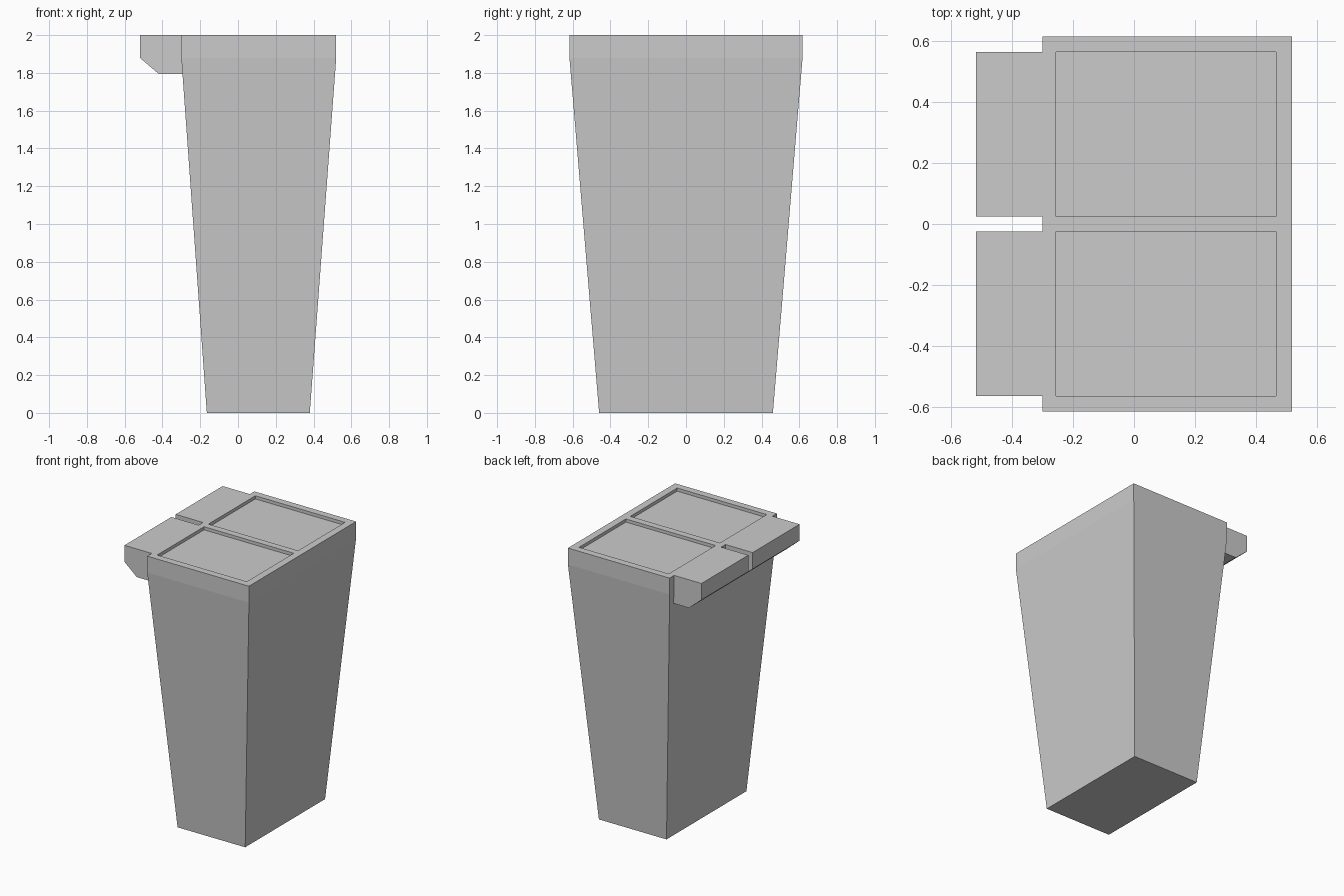
import bpy, bmesh

if "Cube" in bpy.data.objects:
    bpy.data.objects.remove(bpy.data.objects["Cube"])


def make_object(name, bm):
    bmesh.ops.recalc_face_normals(bm, faces=bm.faces)
    mesh = bpy.data.meshes.new(name)
    bm.to_mesh(mesh)
    bm.free()
    obj = bpy.data.objects.new(name, mesh)
    bpy.context.collection.objects.link(obj)
    return obj


def loft(name, rings):
    """Skin a list of equal-length point rings and cap both ends."""
    bm = bmesh.new()
    loops = [[bm.verts.new(p) for p in ring] for ring in rings]
    n = len(loops[0])
    for a, b in zip(loops, loops[1:]):
        for i in range(n):
            j = (i + 1) % n
            bm.faces.new((a[i], a[j], b[j], b[i]))
    bm.faces.new(loops[0])
    bm.faces.new(loops[-1])
    return make_object(name, bm)


def rect(x0, x1, y0, y1, z):
    return [(x0, y0, z), (x1, y0, z), (x1, y1, z), (x0, y1, z)]


# Tapered bin body with a straight rim band
body = loft("bin_body", [
    rect(-0.165, 0.38, -0.46, 0.46, 0.0),
    rect(-0.30, 0.52, -0.617, 0.617, 1.88),
    rect(-0.30, 0.52, -0.617, 0.617, 2.0),
])

# Chamfered handle profile in x, z
handle_profile = [(-0.29, 2.0), (-0.52, 2.0), (-0.52, 1.88),
                  (-0.42, 1.795), (-0.29, 1.795)]

for side, (y0, y1) in {"front": (-0.565, -0.025), "back": (0.025, 0.565)}.items():
    # Handle block on the left of the rim
    loft(f"{side}_handle", [[(x, y, z) for x, z in handle_profile] for y in (y0, y1)])

    # Shallow recessed panel in the top
    cutter = loft(f"{side}_panel_cutter", [rect(-0.256, 0.467, y0, y1, z) for z in (1.977, 2.1)])
    cutter.hide_render = True
    cutter.display_type = 'WIRE'
    mod = body.modifiers.new(f"{side}_panel", 'BOOLEAN')
    mod.operation = 'DIFFERENCE'
    mod.solver = 'EXACT'
    mod.object = cutter
